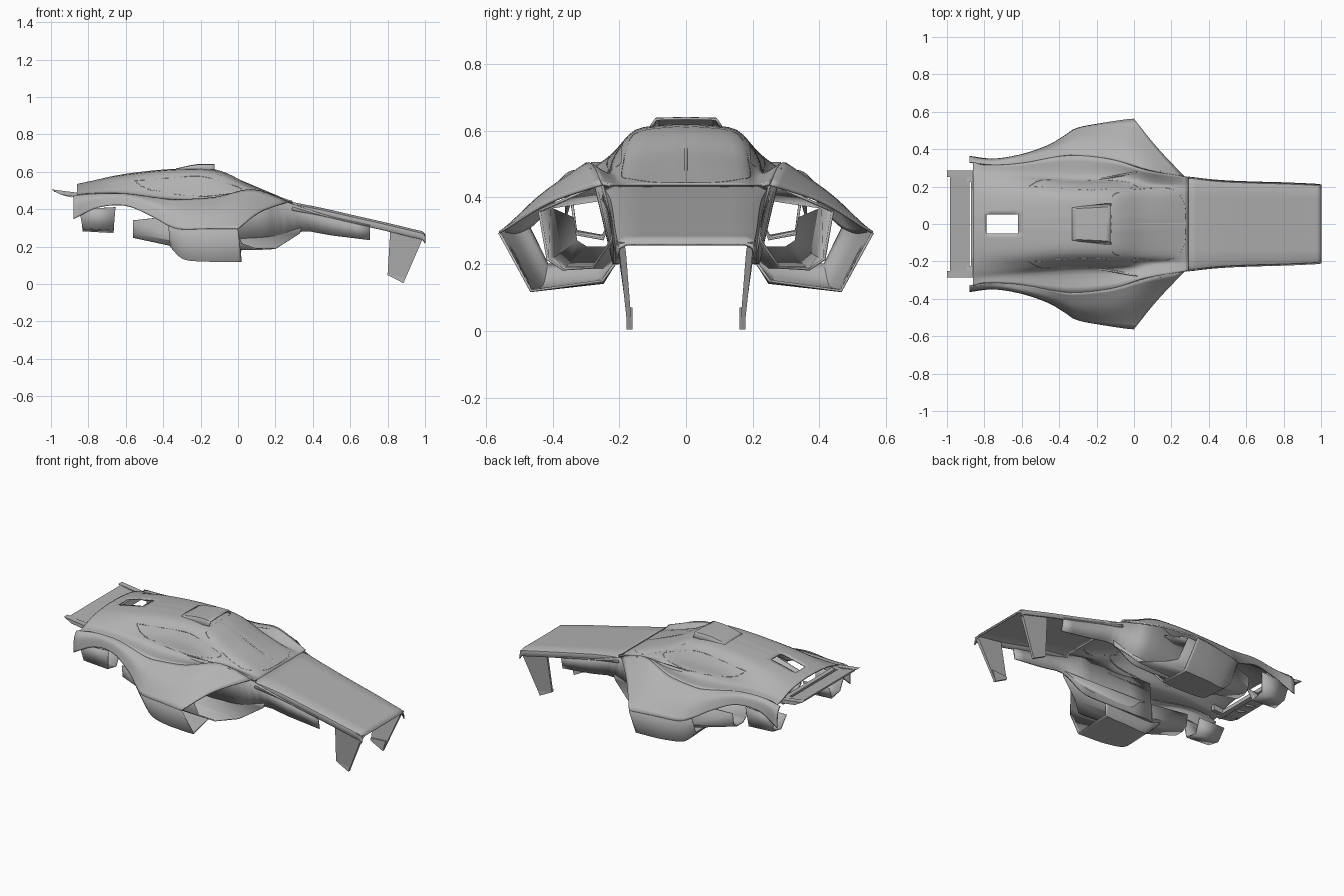
import bpy, bmesh, math
from mathutils import Vector as V
from mathutils.bvhtree import BVHTree

if "Cube" in bpy.data.objects:
    bpy.data.objects.remove(bpy.data.objects["Cube"])

mat = bpy.data.materials.new("body grey")
mat.diffuse_color = (0.45, 0.45, 0.45, 1)
mat.use_nodes = True
mat.node_tree.nodes["Principled BSDF"].inputs["Base Color"].default_value = mat.diffuse_color


def spline(pts, n):
    """Catmull-Rom through the points, n steps per span."""
    if n == 1:
        return list(pts)
    p = [2 * pts[0] - pts[1]] + list(pts) + [2 * pts[-1] - pts[-2]]
    out = []
    for i in range(1, len(p) - 2):
        a, b, c, d = p[i - 1:i + 3]
        for k in range(n):
            t = k / n
            out.append(0.5 * (2 * b + (c - a) * t + (2 * a - 5 * b + 4 * c - d) * t * t
                              + (3 * b - a - 3 * c + d) * t ** 3))
    return out + [p[-2]]


def finish(ob, angle=35):
    ob.data.materials.clear()
    ob.data.materials.append(mat)
    bpy.ops.object.select_all(action='DESELECT')
    ob.select_set(True)
    bpy.context.view_layer.objects.active = ob
    bpy.ops.object.shade_smooth_by_angle(angle=math.radians(angle))


def make(name, verts, faces, mirror=True, thick=0.0):
    me = bpy.data.meshes.new(name)
    me.from_pydata([tuple(v) for v in verts], [], faces)
    bm = bmesh.new()
    bm.from_mesh(me)
    bmesh.ops.recalc_face_normals(bm, faces=bm.faces)
    bm.to_mesh(me)
    bm.free()
    ob = bpy.data.objects.new(name, me)
    bpy.context.collection.objects.link(ob)
    finish(ob)
    if mirror:
        m = ob.modifiers.new("mirror", 'MIRROR')
        m.use_axis = (False, True, False)
        m.merge_threshold = 0.0005
    if thick:
        s = ob.modifiers.new("shell", 'SOLIDIFY')
        s.thickness = thick
        s.offset = 0
    return ob


def loft(name, sections, nu=1, nv=1, hole=None, thick=0.008):
    """Skin a grid of 3D sections; hole(centre) removes faces."""
    rows = [spline([V(p) for p in s], nv) for s in sections]
    cols = [spline(list(c), nu) for c in zip(*rows)]
    n, m = len(cols[0]), len(cols)
    verts = [cols[j][i] for i in range(n) for j in range(m)]
    faces = []
    for i in range(n - 1):
        for j in range(m - 1):
            f = (i * m + j, i * m + j + 1, (i + 1) * m + j + 1, (i + 1) * m + j)
            if not (hole and hole(sum((verts[k] for k in f), V()) / 4)):
                faces.append(f)
    make(name, verts, faces, True, thick)
    return verts, faces


def prism(name, a, b, mirror=True):
    n = len(a)
    faces = [tuple(range(n)), tuple(range(2 * n - 1, n - 1, -1))]
    faces += [(i, (i + 1) % n, n + (i + 1) % n, n + i) for i in range(n)]
    return make(name, list(a) + list(b), faces, mirror)


def plate(name, prof, y0, y1, mirror=True):
    """Extrude an (x, z) profile between two y values."""
    return prism(name, [(x, y0, z) for x, z in prof], [(x, y1, z) for x, z in prof], mirror)


# cabin shell: x, centre height, then (y, z) outwards to the fender ridge
cabin = [
    (-.86, .53, .05, .53, .16, .52, .24, .50, .29, .48, .33, .472),
    (-.79, .545, .05, .545, .16, .533, .24, .505, .28, .485, .315, .48),
    (-.62, .582, .05, .581, .16, .568, .23, .52, .27, .487, .323, .48),
    (-.35, .61, .05, .61, .15, .597, .21, .53, .25, .458, .366, .45),
    (-.12, .607, .05, .606, .155, .588, .21, .52, .245, .455, .345, .462),
    (.05, .532, .05, .531, .165, .515, .205, .475, .24, .472, .292, .50),
    (.17, .482, .05, .482, .16, .474, .2, .452, .225, .455, .27, .478),
    (.29, .434, .05, .434, .15, .434, .2, .433, .225, .436, .25, .44)]
secs = [[(s[0], 0, s[1])] + [(s[0], s[i], s[i + 1]) for i in range(2, 12, 2)] for s in cabin]
cv, cf = loft("cabin_shell", secs, 6, 4,
              lambda c: -.79 < c.x < -.62 and c.y < .05)
cabin_bvh = BVHTree.FromPolygons(cv, cf)

# nose deck with rolled edges
nose = [(.29, .434, .25), (.45, .402, .232), (.62, .363, .224), (.8, .322, .219),
        (.94, .288, .213), (.985, .277, .21), (1.0, .258, .208)]
loft("nose_deck", [[(x, 0, z), (x, .14, z), (x, w - .03, z), (x, w - .008, z - .01),
                    (x, w, z - .04)] for x, z, w in nose], 4, 1)

# walls under the nose and along the inside of the intakes
walls = [(-.3, .22, .45, .2, .2), (.08, .285, .495, .215, .2), (.2, .26, .46, .215, .21),
         (.34, .243, .41, .215, .28), (.5, .229, .36, .212, .26), (.705, .221, .315, .205, .235)]
loft("nose_wall", [[(x, a, b), (x, c, d)] for x, a, b, c, d in walls], 3, 1)

# front legs: leaning solid blades
prism("front_leg",
      [(.815, .21, .30), (1, .208, .265), (.985, .2, .235), (.885, .175, .005), (.80, .178, .05)],
      [(.815, .196, .30), (1, .185, .265), (.985, .18, .235), (.885, .162, .005), (.80, .166, .05)])
plate("leg_foot_pad", [(.803, .062), (.905, .07), (.885, .004), (.80, .048)], .16, .178)

# fender top: ridge, middle, outer edge running into the rear arch
fender = [
    [(.27, .25, .44), (.12, .41, .385), (.0, .56, .295)],
    [(.08, .288, .503), (.0, .425, .41), (-.05, .555, .295)],
    [(-.12, .345, .462), (-.15, .45, .392), (-.15, .54, .295)],
    [(-.3, .365, .45), (-.3, .45, .385), (-.3, .512, .292)],
    [(-.37, .365, .45), (-.37, .43, .395), (-.37, .47, .31)],
    [(-.46, .35, .462), (-.46, .395, .43), (-.46, .418, .36)],
    [(-.6, .325, .48), (-.6, .357, .468), (-.6, .37, .418)],
    [(-.75, .315, .48), (-.75, .337, .462), (-.75, .346, .408)],
    [(-.88, .33, .47), (-.88, .355, .43), (-.88, .36, .345)]]
loft("fender_top", fender, 5, 6)

# side pod below the fender edge
pod = [
    [(.0, .56, .295), (.02, .465, .12), (.0, .25, .15), (.03, .215, .2)],
    [(-.05, .555, .295), (-.05, .462, .12), (-.05, .25, .145), (-.05, .215, .2)],
    [(-.15, .54, .295), (-.17, .455, .123), (-.15, .25, .145), (-.15, .215, .2)],
    [(-.3, .512, .292), (-.29, .43, .135), (-.29, .26, .15), (-.3, .215, .2)],
    [(-.37, .47, .31), (-.36, .415, .2), (-.36, .27, .2), (-.37, .215, .22)]]
loft("side_pod", pod, 4, 1)

# inner duct, swept forward beside the nose and back behind the pod
duct = [
    [(.34, .22, .30), (.33, .225, .27), (.2, .28, .19), (.1, .37, .185), (.02, .415, .215),
     (-.03, .44, .36)],
    [(-.28, .21, .31), (-.28, .21, .22), (-.28, .25, .19), (-.28, .36, .19), (-.28, .395, .22),
     (-.28, .41, .37)],
    [(-.56, .2, .34), (-.56, .21, .27), (-.56, .24, .25), (-.56, .30, .25), (-.56, .33, .27),
     (-.56, .34, .34)]]
loft("intake_duct", duct)
loft("intake_duct_roof", [[(.0, .26, .44), (-.03, .44, .36)], [(-.28, .21, .4), (-.28, .41, .37)]])

# rear splash guard inside the wheel arch
loft("rear_guard", [[(-.655, .345, .41), (-.665, .33, .29), (-.665, .25, .275), (-.66, .21, .36)],
                    [(-.85, .345, .40), (-.83, .33, .30), (-.83, .25, .285), (-.84, .21, .36)]])

# roof scoop
loft("roof_scoop", [[(-.33, 0, .614), (-.33, .08, .613), (-.33, .1, .6)],
                    [(-.22, 0, .636), (-.22, .085, .634), (-.22, .103, .605)],
                    [(-.125, 0, .637), (-.125, .09, .635), (-.125, .106, .612)]], 4, 1)

# rear wing, end plates, fins, struts and tail bar
plate("rear_wing", [(-.985, .503), (-.88, .482), (-.88, .474), (-.985, .493)], -.255, .255, False)
plate("wing_end_plate", [(-1, .506), (-.86, .488), (-.86, .465), (-.95, .478)], .25, .285)
for i in range(-2, 3):
    plate("wing_fin", [(-.975, .497), (-.89, .48), (-.89, .462), (-.94, .475)],
          i * .08 - .003, i * .08 + .003, False)
plate("wing_strut", [(-.9, .485), (-.78, .50), (-.78, .465), (-.88, .46)], .225, .25)
plate("tail_bar", [(-.872, .488), (-.845, .488), (-.835, .455), (-.86, .45)], -.27, .27, False)


# raised trims around the glass, laid onto the cabin surface
def trim(name, pts, direction):
    cu = bpy.data.curves.new(name, 'CURVE')
    cu.dimensions = '3D'
    cu.bevel_depth = .005
    cu.bevel_resolution = 1
    sp = cu.splines.new('POLY')
    hits = [cabin_bvh.ray_cast(p, direction)[0] for p in pts]
    hits = [h for h in hits if h]
    sp.points.add(len(hits) - 1)
    for q, h in zip(sp.points, hits):
        q.co = (*h, 1)
    sp.use_cyclic_u = True
    ob = bpy.data.objects.new(name, cu)
    bpy.context.collection.objects.link(ob)
    bpy.ops.object.select_all(action='DESELECT')
    ob.select_set(True)
    bpy.context.view_layer.objects.active = ob
    bpy.ops.object.convert(target='MESH')
    ob = bpy.context.view_layer.objects.active
    finish(ob, 60)
    return ob


side = [(-.56, .548), (-.35, .566), (-.2, .573), (-.08, .543), (.02, .498), (-.15, .468),
        (-.33, .48), (-.48, .505), (-.56, .548)]
win = trim("side_window_trim", spline([V((x, .27, z)) for x, z in side], 5)[:-1], V((0, -1, 0)))
win.modifiers.new("mirror", 'MIRROR').use_axis = (False, True, False)
shield = [(-.12, .001), (-.12, .12), (-.09, .165), (.1, .19), (.21, .18), (.265, .11), (.275, .001)]
half = spline([V((x, y, 1)) for x, y in shield], 4)
ws = trim("windshield_trim", half, V((0, 0, -1)))
ws.modifiers.new("mirror", 'MIRROR').use_axis = (False, True, False)
